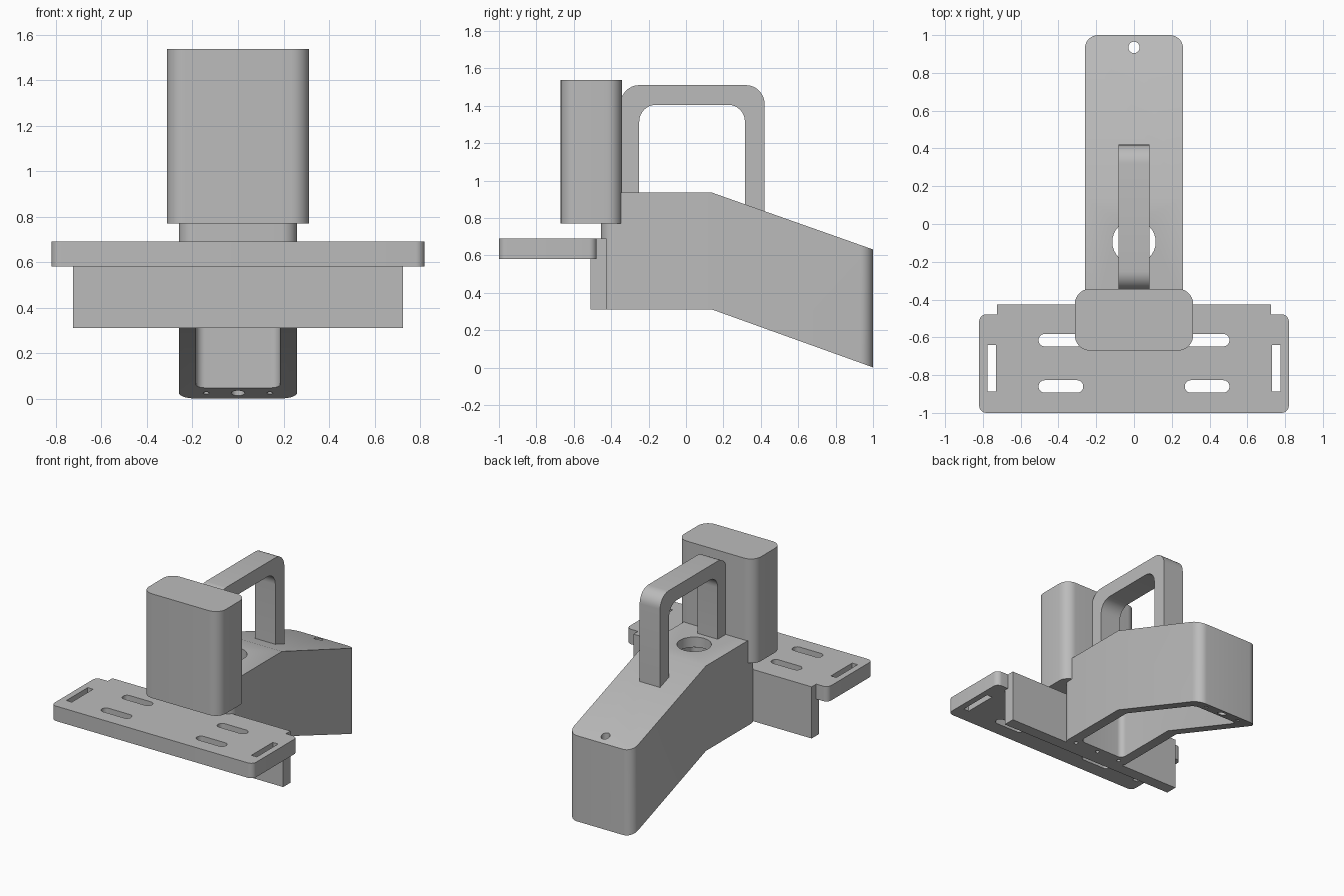
import bpy, bmesh, math
from mathutils import Vector

cube = bpy.data.objects.get("Cube")
if cube:
    bpy.data.objects.remove(cube, do_unlink=True)

GREY = (0.5, 0.5, 0.5, 1.0)
mat = bpy.data.materials.new("plain grey")
mat.use_nodes = True
mat.diffuse_color = GREY
mat.node_tree.nodes["Principled BSDF"].inputs["Base Color"].default_value = GREY


def fillet(corners, steps=8):
    """Outline from (a, b, radius) corners, each rounded by its radius."""
    out = []
    for i, (a, b, r) in enumerate(corners):
        p = Vector((a, b))
        if r == 0:
            out.append(p)
            continue
        u = (Vector(corners[i - 1][:2]) - p).normalized()
        v = (Vector(corners[(i + 1) % len(corners)][:2]) - p).normalized()
        half = u.angle(v) / 2
        centre = p + (u + v).normalized() * r / math.sin(half)
        start = p + u * r / math.tan(half) - centre
        end = p + v * r / math.tan(half) - centre
        sweep = math.atan2(start.x * end.y - start.y * end.x, start.dot(end))
        for k in range(steps + 1):
            t = sweep * k / steps
            c, s = math.cos(t), math.sin(t)
            out.append(centre + Vector((start.x * c - start.y * s, start.x * s + start.y * c)))
    return out


def rect(a0, a1, b0, b1, r=0):
    return [(a0, b0, r), (a1, b0, r), (a1, b1, r), (a0, b1, r)]


def prism(name, corners, lo, hi, axis="z"):
    """Extrude an outline: axis z uses an (x, y) outline, axis x a (y, z) outline."""
    bm = bmesh.new()
    pts = fillet(corners)
    place = (lambda p, h: (p.x, p.y, h)) if axis == "z" else (lambda p, h: (h, p.x, p.y))
    face = bm.faces.new([bm.verts.new(place(p, lo)) for p in pts])
    ext = bmesh.ops.extrude_face_region(bm, geom=[face])
    shift = Vector((0, 0, hi - lo)) if axis == "z" else Vector((hi - lo, 0, 0))
    bmesh.ops.translate(bm, vec=shift, verts=[g for g in ext["geom"] if isinstance(g, bmesh.types.BMVert)])
    bmesh.ops.recalc_face_normals(bm, faces=bm.faces)
    mesh = bpy.data.meshes.new(name)
    bm.to_mesh(mesh)
    bm.free()
    mesh.materials.append(mat)
    ob = bpy.data.objects.new(name, mesh)
    bpy.context.collection.objects.link(ob)
    return ob


def hole(x, y, r, lo, hi):
    bpy.ops.mesh.primitive_cylinder_add(vertices=32, radius=r, depth=hi - lo, location=(x, y, (lo + hi) / 2))
    return bpy.context.object


def activate(ob):
    bpy.ops.object.select_all(action="DESELECT")
    ob.select_set(True)
    bpy.context.view_layer.objects.active = ob


def combine(ob, tool, operation="DIFFERENCE"):
    activate(ob)
    mod = ob.modifiers.new("cut", "BOOLEAN")
    mod.operation, mod.solver, mod.object = operation, "EXACT", tool
    bpy.ops.object.modifier_apply(modifier=mod.name)
    bpy.data.objects.remove(tool, do_unlink=True)


def side_profile(top):
    """Level at the front, sloping down to the rear."""
    return [(-0.6, 0.31, 0), (0.14, 0.31, 0), (1.1, -0.035, 0),
            (1.1, 0.596 - top, 0), (0.14, 0.935 - top, 0), (-0.6, 0.935 - top, 0)]


# Hollow body, open underneath
body = prism("body", rect(-0.26, 0.26, -0.455, 1, 0.07), -0.1, 1.2)
combine(body, prism("side_cutter", side_profile(0), -0.5, 0.5, "x"), "INTERSECT")
cavity = prism("cavity_cutter", rect(-0.185, 0.185, -0.35, 0.87, 0.04), -0.2, 1.2)
cavity_side = side_profile(0.075)
for i in range(3):
    a, b, r = cavity_side[i]
    cavity_side[i] = (a, b - 0.1, r)
combine(cavity, prism("cavity_side", cavity_side, -0.5, 0.5, "x"), "INTERSECT")
combine(body, cavity)

# Filler hole, rear through hole and blind screw holes
combine(body, hole(0, -0.095, 0.115, 0.7, 1.1))
combine(body, hole(0, 0.935, 0.03, -0.1, 0.9))
for x in (-0.14, 0.14):
    combine(body, hole(x, 0.935, 0.013, -0.1, 0.12))
for x in (-0.19, 0, 0.19):
    combine(body, hole(x, -0.39, 0.014, 0.2, 0.42))

# Carry handle
handle = prism("handle", [(-0.35, 0.89, 0), (-0.35, 1.51, 0.1), (0.42, 1.51, 0.1), (0.42, 0.79, 0),
                          (0.315, 0.79, 0), (0.315, 1.405, 0.09), (-0.25, 1.405, 0.09), (-0.25, 0.89, 0)],
               -0.083, 0.083, "x")

# Upright rounded box at the front
front_box = prism("front_box", rect(-0.313, 0.313, -0.67, -0.343, 0.08), 0.77, 1.537)

# Mounting plate with stepped rear corners and slots
half = [(0.82, -1, 0.04), (0.82, -0.478, 0.04), (0.725, -0.478, 0), (0.725, -0.425, 0)]
plate = prism("mounting_plate", half + [(-x, y, r) for x, y, r in reversed(half)], 0.58, 0.69)
for s in (-1, 1):
    for y in (-0.86, -0.615):
        combine(plate, prism("slot_cutter", rect(s * 0.387 - 0.118, s * 0.387 + 0.118, y - 0.033, y + 0.033, 0.032), 0.5, 0.8))
    combine(plate, prism("strap_cutter", rect(s * 0.753 - 0.022, s * 0.753 + 0.022, -0.888, -0.64), 0.5, 0.8))

# Vertical flange under the plate
flange = prism("flange", rect(-0.725, 0.725, -0.51, -0.425), 0.31, 0.58)

for ob in (body, handle, front_box, plate, flange):
    activate(ob)
    bpy.ops.object.shade_smooth_by_angle(angle=math.radians(30))
